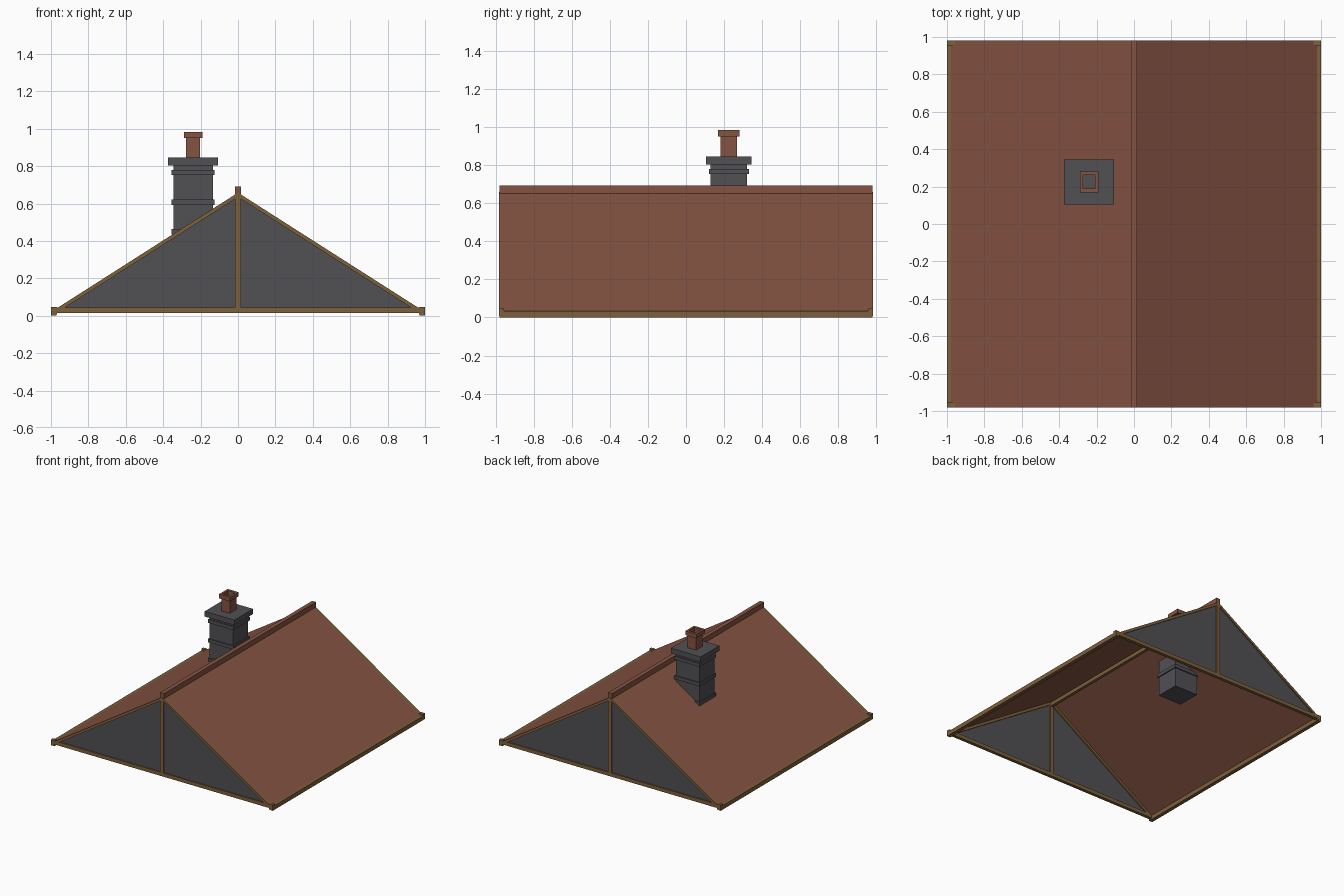
import bpy, math

if "Cube" in bpy.data.objects:
    bpy.data.objects.remove(bpy.data.objects["Cube"])

def material(name, rgb):
    m = bpy.data.materials.new(name)
    m.diffuse_color = (*rgb, 1)
    m.use_nodes = True
    m.node_tree.nodes["Principled BSDF"].inputs["Base Color"].default_value = m.diffuse_color
    return m

TILE = material("terracotta", (0.235, 0.088, 0.055))
STONE = material("dark_stone", (0.082, 0.082, 0.091))
WOOD = material("timber", (0.205, 0.117, 0.043))

def mesh(name, verts, faces, mat):
    me = bpy.data.meshes.new(name)
    me.from_pydata(verts, [], faces)
    me.materials.append(mat)
    ob = bpy.data.objects.new(name, me)
    bpy.context.collection.objects.link(ob)
    return ob

def prism(name, profile, y0, y1, mat):
    """Extrude an x/z profile (anticlockwise from the front) along y."""
    n = len(profile)
    verts = [(x, y, z) for y in (y0, y1) for x, z in profile]
    faces = [tuple(range(n)), tuple(range(2 * n - 1, n - 1, -1))]
    faces += [(i, i + n, (i + 1) % n + n, (i + 1) % n) for i in range(n)]
    return mesh(name, verts, faces, mat)

def box(name, x0, x1, y0, y1, z0, z1, mat):
    return prism(name, [(x0, z0), (x1, z0), (x1, z1), (x0, z1)], y0, y1, mat)

EAVE_X, EAVE_Z, RIDGE_Z, END_Y = 0.992, 0.025, 0.658, 0.98

# Roof slopes (thin sheets), eave beams
for side, s in (("left", -1), ("right", 1)):
    v = [(0, -END_Y, RIDGE_Z), (s * EAVE_X, -END_Y, EAVE_Z),
         (s * EAVE_X, END_Y, EAVE_Z), (0, END_Y, RIDGE_Z)]
    mesh("roof_slope_" + side, v, [(0, 1, 2, 3) if s > 0 else (3, 2, 1, 0)], TILE)
    a, b = sorted((s * 0.97, s * 1.0))
    box("eave_beam_" + side, a, b, -END_Y, END_Y, 0.0, 0.034, WOOD)

# Ridge cap and ridge beam
box("ridge_cap", -0.017, 0.017, -END_Y, END_Y, 0.65, 0.692, TILE)
box("ridge_beam", -0.012, 0.012, -0.97, 0.97, 0.615, 0.645, WOOD)

# Gable ends: panel, tie beam, king post, rafters, corner blocks
for end, e in (("front", -1), ("back", 1)):
    y0, y1 = sorted((e * 0.955, e * 0.981))
    py0, py1 = sorted((e * 0.966, e * 0.972))
    prism("gable_panel_" + end, [(-0.95, 0.04), (0.95, 0.04), (0, 0.645)], py0, py1, STONE)
    box("tie_beam_" + end, -0.985, 0.985, y0, y1, 0.015, 0.045, WOOD)
    box("king_post_" + end, -0.015, 0.015, y0, y1, 0.03, 0.635, WOOD)
    for side, s in (("left", -1), ("right", 1)):
        p = [(s * EAVE_X, EAVE_Z), (s * 0.955, EAVE_Z), (0, RIDGE_Z - 0.024), (0, RIDGE_Z)]
        prism(f"rafter_{end}_{side}", p if s < 0 else p[::-1], y0, y1, WOOD)
        a, b = sorted((s * 0.967, s * 1.0))
        box(f"corner_block_{end}_{side}", a, b, y0, y1, 0.008, 0.048, WOOD)

# Chimney stack with bands and cap
CX, CY = -0.24, 0.225
def stack(name, hx, hy, z0, z1, mat):
    return box(name, CX - hx, CX + hx, CY - hy, CY + hy, z0, z1, mat)

stack("chimney_shaft", 0.106, 0.096, 0.28, 0.81, STONE)
for i, z in enumerate((0.435, 0.593, 0.752)):
    stack(f"chimney_band_{i + 1}", 0.115, 0.105, z, z + 0.028, STONE)
stack("chimney_cap", 0.134, 0.12, 0.803, 0.845, STONE)

# Hollow square chimney pot: rings of a square tube profile
def tube(name, rings, mat):
    verts = [(CX + sx * h, CY + sy * h * 1.12, z) for h, z in rings
             for sx, sy in ((-1, -1), (1, -1), (1, 1), (-1, 1))]
    faces = [(r * 4 + i, r * 4 + (i + 1) % 4, r * 4 + 4 + (i + 1) % 4, r * 4 + 4 + i)
             for r in range(len(rings) - 1) for i in range(4)]
    return mesh(name, verts, faces, mat)

tube("chimney_pot", [(0.038, 0.843), (0.038, 0.95), (0.05, 0.95), (0.05, 0.983),
                     (0.032, 0.983), (0.032, 0.846)], TILE)
